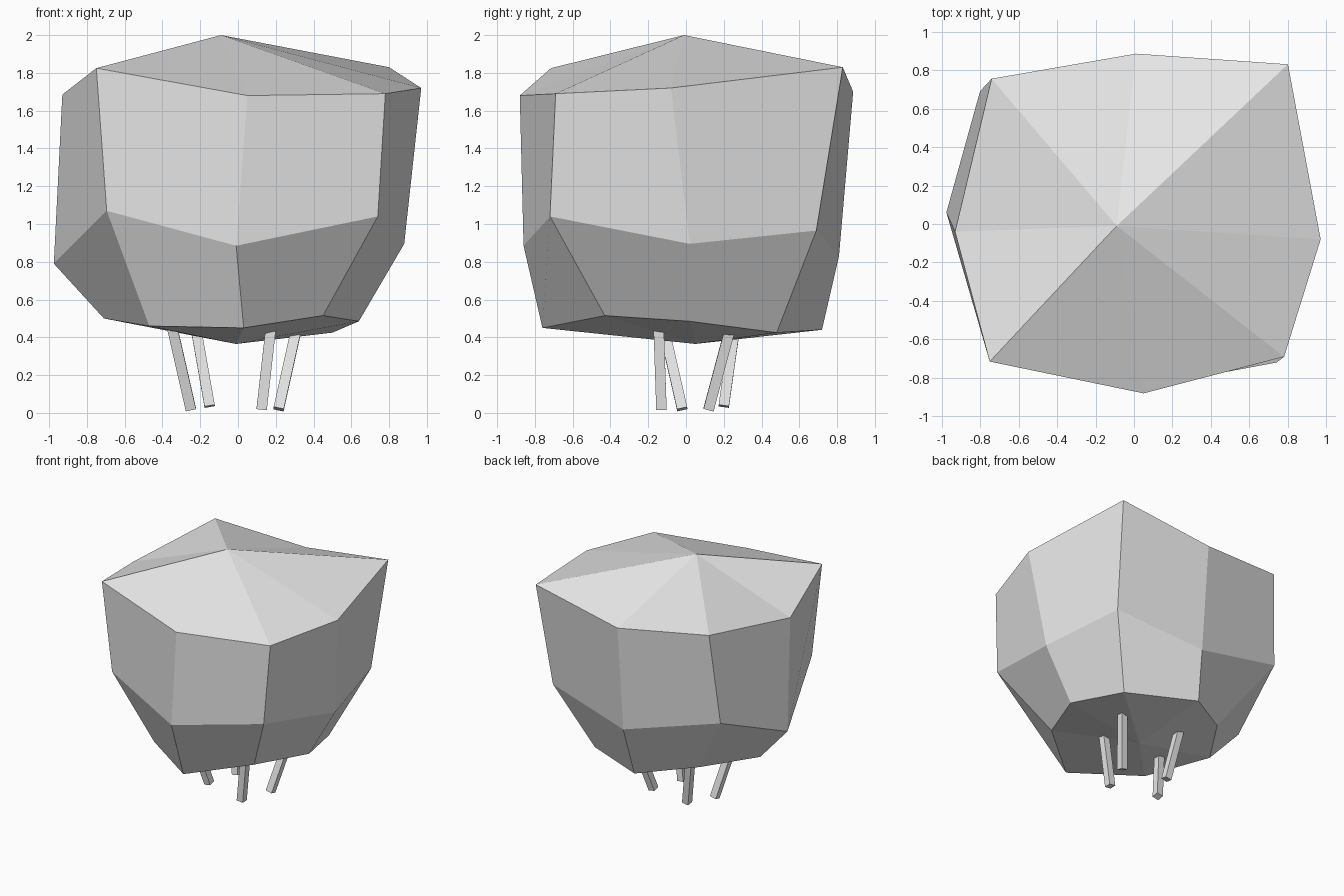
import bpy
import bmesh
from mathutils import Matrix, Vector

default_cube = bpy.data.objects.get("Cube")
if default_cube:
    bpy.data.objects.remove(default_cube, do_unlink=True)


def make_material(name, color):
    material = bpy.data.materials.new(name)
    material.use_nodes = True
    material.diffuse_color = color
    material.node_tree.nodes["Principled BSDF"].inputs["Base Color"].default_value = color
    return material


grey = make_material("plain grey", (0.8, 0.8, 0.8, 1))


def finish(name, bm):
    """Turn a bmesh into a flat-shaded grey object."""
    bmesh.ops.recalc_face_normals(bm, faces=bm.faces)
    mesh = bpy.data.meshes.new(name)
    bm.to_mesh(mesh)
    bm.free()
    mesh.materials.append(grey)
    obj = bpy.data.objects.new(name, mesh)
    bpy.context.collection.objects.link(obj)
    return obj


def lofted_body(name, bottom, rings, top):
    """Bridge uneven rings with quads and close both ends with a fan."""
    bm = bmesh.new()
    loops = [[bm.verts.new(point) for point in ring] for ring in rings]
    count = len(loops[0])
    for low, high in zip(loops, loops[1:]):
        for i in range(count):
            j = (i + 1) % count
            bm.faces.new((low[i], low[j], high[j], high[i]))
    for tip, loop in ((bottom, loops[0]), (top, loops[-1])):
        apex = bm.verts.new(tip)
        for i in range(count):
            bm.faces.new((loop[i], loop[(i + 1) % count], apex))
    return finish(name, bm)


def square_leg(name, foot, hip, width):
    """Slim square bar running from foot to hip."""
    foot, hip = Vector(foot), Vector(hip)
    axis = hip - foot
    turn = Vector((0, 0, 1)).rotation_difference(axis).to_matrix().to_4x4()
    place = Matrix.Translation((foot + hip) / 2) @ turn
    size = Matrix.Diagonal((width, width, axis.length, 1))
    bm = bmesh.new()
    bmesh.ops.create_cube(bm, size=1, matrix=place @ size)
    return finish(name, bm)


# Faceted body: rings run counterclockwise from the front
lower_ring = [(0.03, -0.76, 0.45), (0.45, -0.43, 0.515), (0.64, 0.02, 0.485), (0.5, 0.48, 0.425),
              (-0.03, 0.72, 0.44), (-0.44, 0.45, 0.5), (-0.71, 0.04, 0.5), (-0.47, -0.43, 0.46)]
middle_ring = [(-0.01, -0.86, 0.885), (0.74, -0.72, 1.04), (0.88, 0.02, 0.895), (0.74, 0.69, 0.965),
               (0.01, 0.81, 0.83), (-0.8, 0.69, 1.05), (-0.975, 0.06, 0.79), (-0.695, -0.66, 1.07)]
upper_ring = [(0.05, -0.88, 1.68), (0.78, -0.69, 1.69), (0.97, -0.08, 1.72), (0.8, 0.83, 1.83),
              (0.01, 0.885, 1.7), (-0.74, 0.755, 1.79), (-0.93, -0.04, 1.685), (-0.75, -0.715, 1.825)]
lofted_body("faceted_body", (-0.01, 0.05, 0.365),
            [lower_ring, middle_ring, upper_ring], (-0.09, -0.01, 2))

# Four legs leaning inward toward the ground
legs = {
    "front_right_leg": ((-0.25, -0.02, 0.02), (-0.35, -0.12, 0.46)),
    "back_right_leg": ((-0.15, 0.2, 0.035), (-0.225, 0.26, 0.46)),
    "front_left_leg": ((0.125, -0.13, 0.018), (0.175, -0.145, 0.46)),
    "back_left_leg": ((0.215, 0.12, 0.02), (0.315, 0.24, 0.47)),
}
for leg_name, (foot_point, hip_point) in legs.items():
    square_leg(leg_name, foot_point, hip_point, 0.055)
